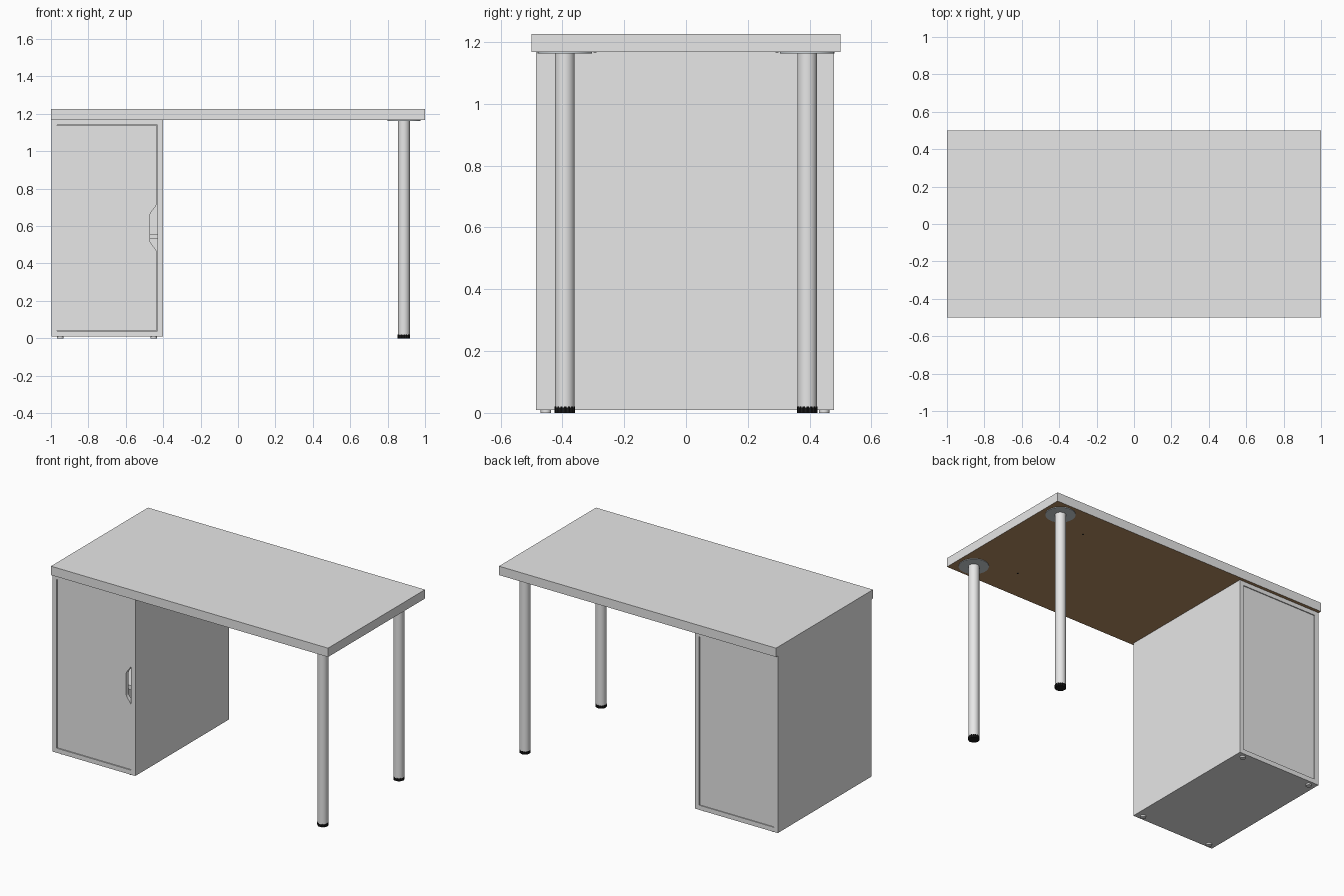
import bpy, bmesh, math

if "Cube" in bpy.data.objects:
    bpy.data.objects.remove(bpy.data.objects["Cube"])


def material(name, rgb):
    m = bpy.data.materials.new(name)
    m.diffuse_color = (*rgb, 1)
    m.use_nodes = True
    m.node_tree.nodes["Principled BSDF"].inputs["Base Color"].default_value = m.diffuse_color
    return m


WHITE = material("white_laminate", (0.8, 0.8, 0.8))
BROWN = material("brown_board", (0.46, 0.265, 0.125))
METAL = material("grey_metal", (0.6, 0.65, 0.68))
BLACK = material("black_plastic", (0.01, 0.01, 0.01))


def finish(name, bm, *mats):
    bmesh.ops.recalc_face_normals(bm, faces=bm.faces)
    me = bpy.data.meshes.new(name)
    bm.to_mesh(me)
    bm.free()
    for m in mats:
        me.materials.append(m)
    ob = bpy.data.objects.new(name, me)
    bpy.context.collection.objects.link(ob)
    return ob


def box(name, x, y, z, *mats):
    bm = bmesh.new()
    bmesh.ops.create_cube(bm, size=1)
    for v in bm.verts:
        v.co = [lo + (c + 0.5) * (hi - lo) for c, (lo, hi) in zip(v.co, (x, y, z))]
    return finish(name, bm, *mats)


def prism(name, points, offset, mat):
    """Extrude a flat outline along an offset."""
    bm = bmesh.new()
    face = bm.faces.new([bm.verts.new(p) for p in points])
    new = bmesh.ops.extrude_face_region(bm, geom=[face])["geom"]
    bmesh.ops.translate(bm, vec=offset, verts=[v for v in new if isinstance(v, bmesh.types.BMVert)])
    return finish(name, bm, mat)


def cylinder(name, x, y, z0, z1, r, mat, n=32, rib=0.0):
    pts = []
    for i in range(n):
        a = 2 * math.pi * i / n
        rr = r - rib * ((i // 2) % 2)
        pts.append((x + rr * math.cos(a), y + rr * math.sin(a), z0))
    ob = prism(name, pts, (0, 0, z1 - z0), mat)
    if not rib:
        for p in ob.data.polygons:
            p.use_smooth = abs(p.normal.z) < 0.5
        ob.data.set_sharp_from_angle(angle=math.radians(40))
    return ob


# Table top: raw board underneath
top = box("table_top", (-1, 1), (-0.5, 0.5), (1.167, 1.225), WHITE, BROWN)
for p in top.data.polygons:
    p.material_index = 1 if p.normal.z < -0.5 else 0

# Cabinet carcass
X0, X1, Y0, Y1, T = -0.998, -0.402, -0.485, 0.479, 0.029
box("cabinet_bottom", (X0, X1), (Y0, Y1), (0.01, 0.04), WHITE)
box("cabinet_lid", (X0, X1), (Y0, Y1), (1.14, 1.167), WHITE)
box("cabinet_left_side", (X0, X0 + T), (Y0, Y1), (0.04, 1.14), WHITE)
box("cabinet_right_side", (X1 - T, X1), (Y0, Y1), (0.04, 1.14), WHITE)
box("cabinet_back", (X0 + T, X1 - T), (Y1 - 0.016, Y1 - 0.006), (0.04, 1.14), WHITE)
box("cabinet_shelf", (X0 + T, X1 - T), (Y0 + 0.06, Y1 - 0.016), (0.53, 0.557), WHITE)

# Door with a scooped hand grip in its right edge
xl, xr, zc = X0 + T + 0.002, X1 - T - 0.002, 0.59
half = []
for i in range(9):
    t = i / 8
    s = t * t * (3 - 2 * t)
    half.append((xr - 0.038 * s, 0.135 - 0.07 * t))
outline = [(xl, 0.042), (xr, 0.042)]
outline += [(x, zc - d) for x, d in half] + [(x, zc + d) for x, d in reversed(half)]
outline += [(xr, 1.138), (xl, 1.138)]
prism("cabinet_door", [(x, Y0 + 0.004, z) for x, z in outline], (0, 0.026, 0), WHITE)

# Cabinet feet
for x in (-0.95, -0.45):
    for y in (-0.453, 0.447):
        cylinder("cabinet_foot", x, y, 0, 0.01, 0.017, WHITE, 20)

# Tubular legs with mounting plate and ribbed foot
for side, y in (("front", -0.392), ("back", 0.392)):
    cylinder(side + "_leg", 0.887, y, 0.018, 1.164, 0.032, WHITE)
    cylinder(side + "_leg_plate", 0.887, y, 1.163, 1.167, 0.088, METAL, 40)
    cylinder(side + "_leg_foot", 0.887, y, 0, 0.02, 0.0335, BLACK, 64, 0.002)

# Pilot holes under the top
for x in (-0.635, 0.635):
    for y in (-0.295, 0.295):
        cylinder("pilot_hole", x, y, 1.1663, 1.168, 0.005, BLACK, 10)
